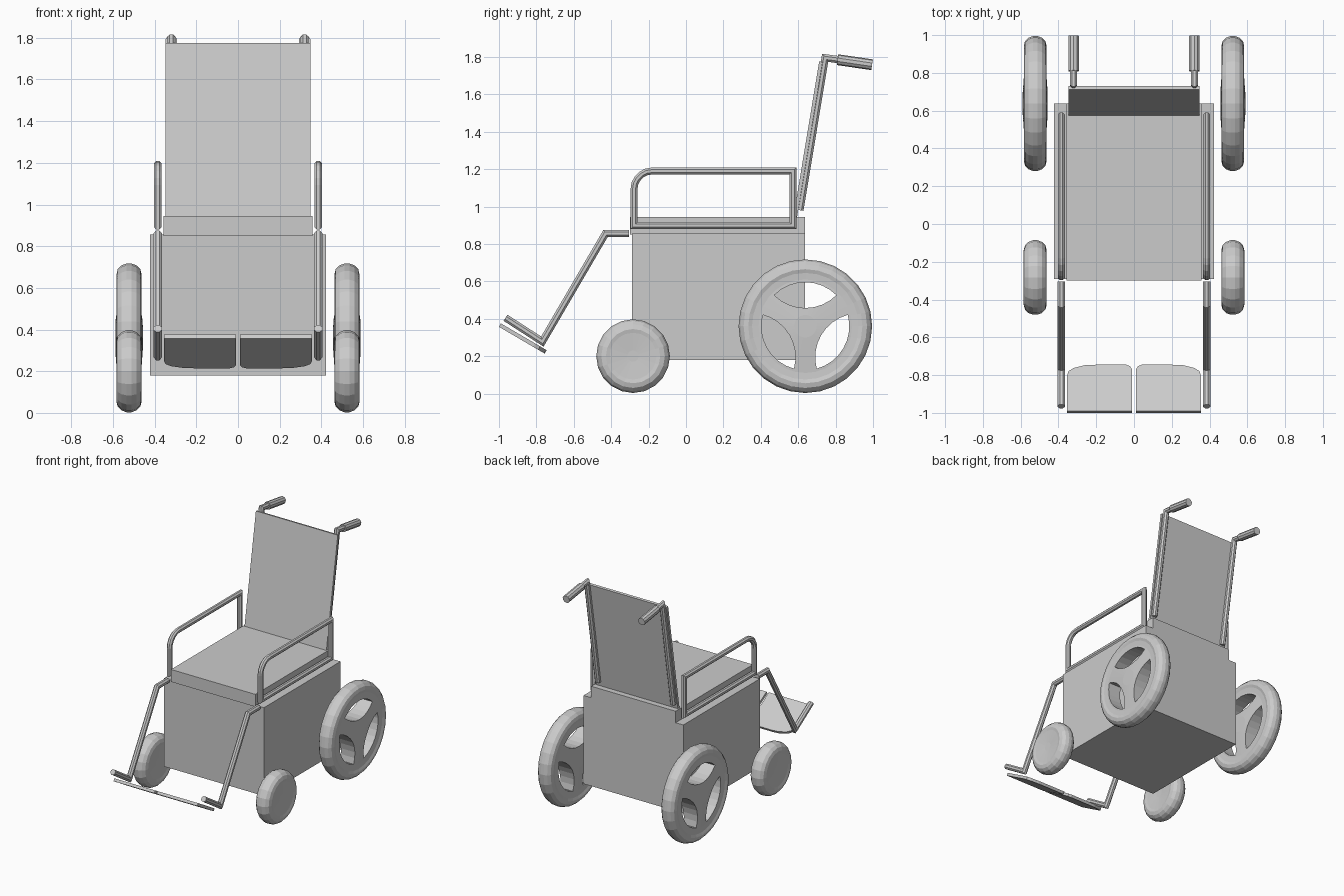
import bpy, bmesh, math
from mathutils import Vector

if "Cube" in bpy.data.objects:
    bpy.data.objects.remove(bpy.data.objects["Cube"])


def finish(name, bm, mirror=False):
    bmesh.ops.recalc_face_normals(bm, faces=bm.faces[:])
    me = bpy.data.meshes.new(name)
    bm.to_mesh(me)
    bm.free()
    ob = bpy.data.objects.new(name, me)
    bpy.context.collection.objects.link(ob)
    if mirror:
        ob.modifiers.new("mirror", 'MIRROR').use_mirror_merge = False
    return ob


def prism(bm, pts, offset):
    """Extrude a closed outline along an offset vector."""
    f = bm.faces.new([bm.verts.new(p) for p in pts])
    ext = bmesh.ops.extrude_face_region(bm, geom=[f])
    vs = [g for g in ext['geom'] if isinstance(g, bmesh.types.BMVert)]
    bmesh.ops.translate(bm, verts=vs, vec=offset)
    if f.is_valid is False or f not in bm.faces:
        return


def side_prism(name, outline, half):
    """Prism across x from a (y, z) outline."""
    bm = bmesh.new()
    n = len(outline)
    a = [bm.verts.new((-half, y, z)) for y, z in outline]
    b = [bm.verts.new((half, y, z)) for y, z in outline]
    bm.faces.new(a)
    bm.faces.new(b)
    for i in range(n):
        j = (i + 1) % n
        bm.faces.new((a[i], a[j], b[j], b[i]))
    return finish(name, bm)


def tube(name, x, path, r, closed=False, sides=8):
    """Mitred tube along a (y, z) path at a given x, mirrored to the other side."""
    bm = bmesh.new()
    pts = [Vector(p) for p in path]
    n = len(pts)
    rings = []
    for i, p in enumerate(pts):
        d0 = (p - pts[i - 1]).normalized() if (i or closed) else None
        d1 = (pts[(i + 1) % n] - p).normalized() if (i < n - 1 or closed) else None
        d0, d1 = d0 or d1, d1 or d0
        t = (d0 + d1).normalized()
        nrm = Vector((-t.y, t.x)) / t.dot(d0)
        ring = []
        for k in range(sides):
            a = 2 * math.pi * (k + 0.5) / sides
            q = p + nrm * (r * math.sin(a))
            ring.append(bm.verts.new((x + r * math.cos(a), q.x, q.y)))
        rings.append(ring)
    for i in range(n if closed else n - 1):
        a, b = rings[i], rings[(i + 1) % n]
        for k in range(sides):
            m = (k + 1) % sides
            bm.faces.new((a[k], a[m], b[m], b[k]))
    if not closed:
        bm.faces.new(rings[0])
        bm.faces.new(rings[-1])
    return finish(name, bm, True)


def wheel(name, x, y, z, profile, seg):
    """Lathe a half profile of (radius, half width), mirrored in width, about x."""
    full = profile + [(r, -w) for r, w in reversed(profile)]
    bm = bmesh.new()
    rings = []
    for r, w in full:
        rings.append([bm.verts.new((x + w, y + r * math.cos(2 * math.pi * k / seg),
                                    z + r * math.sin(2 * math.pi * k / seg)))
                      for k in range(seg)])
    for a, b in zip(rings, rings[1:]):
        for k in range(seg):
            m = (k + 1) % seg
            bm.faces.new((a[k], a[m], b[m], b[k]))
    bm.faces.new(rings[0])
    bm.faces.new(rings[-1])
    return finish(name, bm)


def rect(y0, y1, z0, z1):
    return [(y0, z0), (y1, z0), (y1, z1), (y0, z1)]


# Body box, seat cushion and leaning backrest
side_prism("body", rect(-0.29, 0.637, 0.18, 0.857), 0.423)
side_prism("seat", rect(-0.30, 0.637, 0.85, 0.945), 0.358)
side_prism("backrest", [(0.573, 0.935), (0.592, 0.932), (0.73, 1.772), (0.712, 1.776)], 0.347)

# Backrest posts with push handles and grips
tube("back_posts", 0.32, [(0.609, 0.98), (0.744, 1.795), (0.84, 1.782)], 0.021)
tube("handle_grips", 0.32, [(0.81, 1.785), (0.995, 1.758)], 0.029, sides=10)

# Armrest loops with a rounded front top corner
corner = [(-0.18 - 0.098 * math.cos(a), 1.092 + 0.098 * math.sin(a))
          for a in [math.pi / 2 * i / 5 for i in range(6)]]
tube("armrests", 0.385, [(-0.278, 0.898)] + corner + [(0.572, 1.19), (0.572, 0.898)],
     0.02, closed=True)

# Leg supports
tube("leg_supports", 0.385,
     [(-0.305, 0.856), (-0.43, 0.856), (-0.768, 0.278), (-0.965, 0.405)], 0.021)

# Tilted foot plates, rounded at the rear
front, rear = Vector((0, -0.99, 0.375)), Vector((0, -0.745, 0.232))
length = (rear - front).length
u = (rear - front) / length
down = Vector((0, u.z, -u.y)) * 0.021
L = length
outline = [(0.01, 0), (0.355, 0), (0.355, L - 0.07), (0.347, L - 0.04), (0.32, L - 0.02),
           (0.26, L - 0.003), (0.2, L), (0.04, L), (0.02, L - 0.01), (0.01, L - 0.03)]
bm = bmesh.new()
prism(bm, [Vector((x, 0, 0)) + front + u * t for x, t in outline], down)
finish("foot_plates", bm, True)


# Rear wheel cutters: three lens shaped openings
def lens_cutter(x, y, z):
    bm = bmesh.new()
    R, d, n = 0.235, 0.235 * math.cos(math.pi / 4), 8
    arc = [(R * math.cos(t), R * math.sin(t))
           for t in [math.pi / 4 * (2 * i / n - 1) for i in range(n + 1)]]
    lens = arc + [(2 * d - p, q) for p, q in reversed(arc[1:-1])]
    for deg in (90, 210, 330):
        c, s = math.cos(math.radians(deg)), math.sin(math.radians(deg))
        prism(bm, [(x - 0.15, y + p * c - q * s, z + p * s + q * c) for p, q in lens],
              Vector((0.3, 0, 0)))
    return finish("wheel_cutter", bm)


# Wheels
rear_profile = [(0.06, 0.066), (0.25, 0.052), (0.285, 0.054), (0.305, 0.06),
                (0.33, 0.054), (0.348, 0.036), (0.357, 0.012)]
front_profile = [(0.03, 0.05), (0.125, 0.057), (0.145, 0.061),
                 (0.17, 0.054), (0.188, 0.036), (0.197, 0.012)]
for side, s in (("right", 1), ("left", -1)):
    wheel("front_wheel_" + side, 0.523 * s, -0.283, 0.2, front_profile, 20)
    w = wheel("rear_wheel_" + side, 0.523 * s, 0.638, 0.36, rear_profile, 28)
    cutter = lens_cutter(0.523 * s, 0.638, 0.36)
    cutter.hide_render = True
    mod = w.modifiers.new("openings", 'BOOLEAN')
    mod.operation, mod.object, mod.solver = 'DIFFERENCE', cutter, 'EXACT'
    bpy.context.view_layer.objects.active = w
    bpy.ops.object.modifier_apply(modifier=mod.name)
    bpy.data.objects.remove(cutter)
